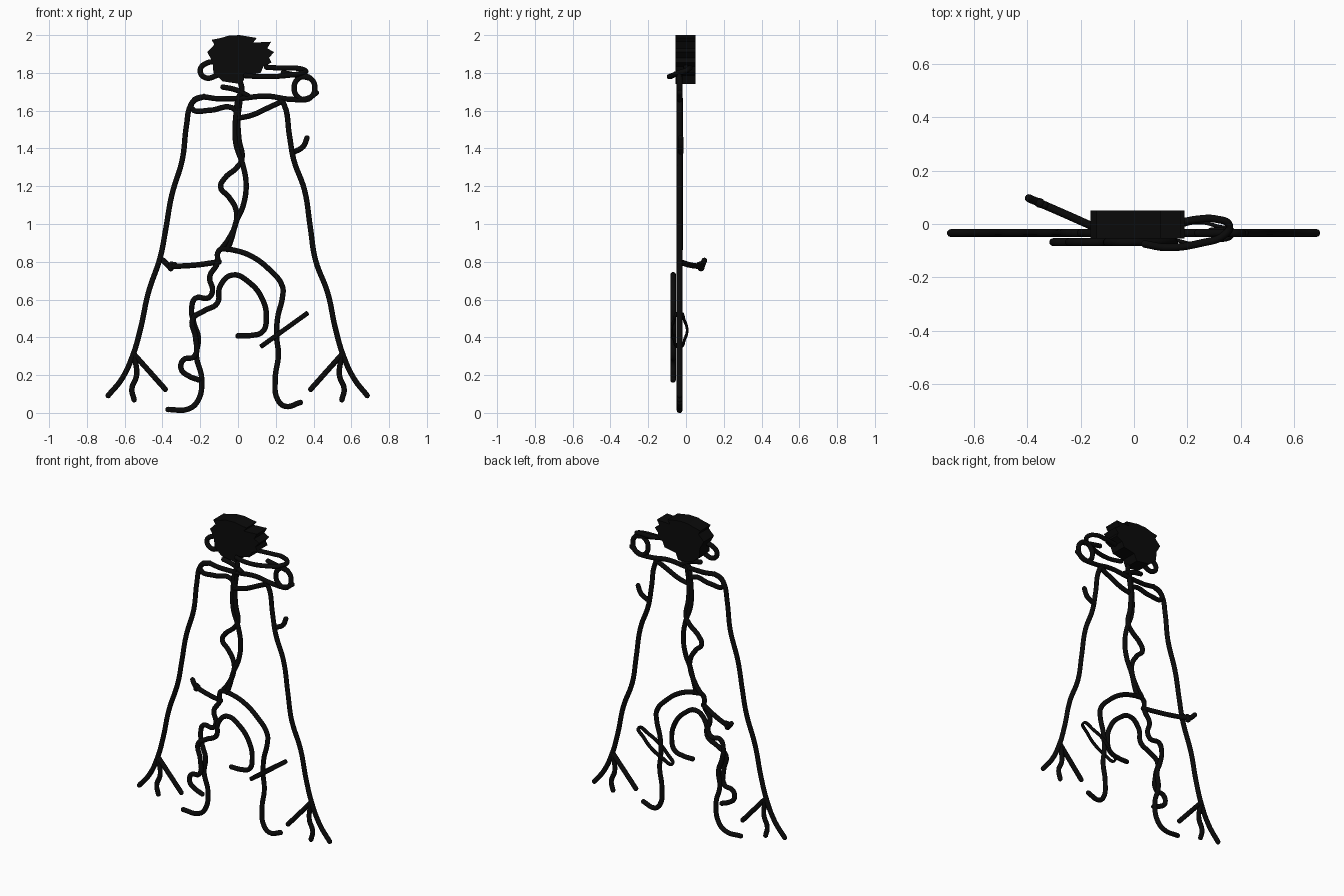
import bpy, bmesh, math
from mathutils import Matrix, Vector

ink = bpy.data.materials.new("black ink")
ink.diffuse_color = (0.003, 0.003, 0.003, 1)
R = 0.015       # brush stroke radius
Y = -0.034      # main drawing plane
YF = -0.068     # plane of the nearer strokes


def add_mesh(name, bm, smooth=True):
    me = bpy.data.meshes.new(name)
    bm.to_mesh(me)
    bm.free()
    me.materials.append(ink)
    for p in me.polygons:
        p.use_smooth = smooth
        p.material_index = 0
    ob = bpy.data.objects.new(name, me)
    bpy.context.collection.objects.link(ob)
    return ob


def stroke(name, pts, y=Y, r=R, closed=False):
    """Round brush stroke through (x, z) or (x, y, z) points, with round ends."""
    pts = [Vector(p) if len(p) == 3 else Vector((p[0], y, p[1])) for p in pts]
    cu = bpy.data.curves.new(name, 'CURVE')
    cu.dimensions = '3D'
    cu.bevel_depth = r
    cu.bevel_resolution = 3
    cu.resolution_u = 6
    sp = cu.splines.new('BEZIER')
    sp.bezier_points.add(len(pts) - 1)
    for b, p in zip(sp.bezier_points, pts):
        b.co = p
        b.handle_left_type = b.handle_right_type = 'AUTO'
    sp.use_cyclic_u = closed
    tmp = bpy.data.objects.new("tmp", cu)
    bpy.context.collection.objects.link(tmp)
    dg = bpy.context.evaluated_depsgraph_get()
    me = bpy.data.meshes.new_from_object(tmp.evaluated_get(dg))
    bm = bmesh.new()
    bm.from_mesh(me)
    bpy.data.objects.remove(tmp)
    bpy.data.meshes.remove(me)
    if not closed:
        for p in (pts[0], pts[-1]):
            bmesh.ops.create_uvsphere(bm, u_segments=10, v_segments=6, radius=r,
                                      matrix=Matrix.Translation(p))
    return add_mesh(name, bm)


# head: jagged outline extruded front to back
outline = [(-.163, 1.91), (-.125, 1.95), (-.14, 1.975), (-.09, 1.985), (-.05, 1.997),
           (.01, 2.0), (.10, 1.985), (.08, 1.96), (.175, 1.965), (.155, 1.93),
           (.19, 1.91), (.165, 1.88), (.178, 1.855), (.135, 1.835), (.12, 1.80),
           (.04, 1.785), (.02, 1.74), (-.08, 1.755), (-.13, 1.80), (-.135, 1.86)]
bm = bmesh.new()
face = bm.faces.new([bm.verts.new((x, -.055, z)) for x, z in outline])
res = bmesh.ops.extrude_face_region(bm, geom=[face])
bmesh.ops.translate(bm, vec=(0, .105, 0),
                    verts=[v for v in res['geom'] if isinstance(v, bmesh.types.BMVert)])
bmesh.ops.recalc_face_normals(bm, faces=bm.faces)
add_mesh("head", bm, smooth=False)

# ear, visor loop, mouth and neck
stroke("ear", [(-.10, 1.86), (-.17, 1.85), (-.20, 1.815), (-.175, 1.775), (-.10, 1.79)])
stroke("visor_loop", [(.04, -.075, 1.785), (.12, -.088, 1.78), (.25, -.072, 1.785),
                      (.34, -.04, 1.80), (.358, -.005, 1.81), (.31, .018, 1.825),
                      (.24, .018, 1.825), (.15, 0, 1.83)], r=.014)
stroke("mouth", [(-.08, 1.725), (-.01, 1.71), (.05, 1.68)])
stroke("neck", [(.01, 1.76), (.02, 1.71), (.0, 1.66), (-.01, 1.56)])

# roll on the shoulder
stroke("shoulder_roll", [(.352 + .055 * math.cos(a), 1.72 + .062 * math.sin(a))
                         for a in [i * math.pi / 4 for i in range(8)]], closed=True)
stroke("roll_top", [(.24, 1.80), (.31, 1.787), (.37, 1.775)])

# shoulders
stroke("shoulder_line", [(-.245, 1.64), (-.22, 1.665), (-.1, 1.663), (.01, 1.665),
                         (.15, 1.677), (.28, 1.66), (.37, 1.665), (.415, 1.695)])
stroke("left_shoulder_lower", [(-.18, 1.675), (-.24, 1.645), (-.245, 1.612), (-.15, 1.602),
                               (-.03, 1.615), (.005, 1.57)])
stroke("right_shoulder_lower", [(.0, 1.56), (.07, 1.575), (.17, 1.62), (.235, 1.65)])

# long outer arms
stroke("left_arm", [(-.22, 1.665), (-.25, 1.63), (-.273, 1.52), (-.295, 1.34), (-.35, 1.155),
                    (-.383, .97), (-.41, .83), (-.475, .635), (-.515, .45), (-.555, .31),
                    (-.615, .18), (-.687, .092)])
stroke("right_arm", [(.22, 1.665), (.245, 1.63), (.272, 1.47), (.295, 1.34), (.352, 1.18),
                     (.383, .98), (.41, .81), (.475, .635), (.515, .45), (.555, .31),
                     (.615, .18), (.684, .092)])
for side, s in (("left", -1), ("right", 1)):
    stroke(side + "_inner_finger", [(s * .55, .31), (s * .385, .125)])
    stroke(side + "_middle_finger", [(s * .548, .30), (s * .537, .20), (s * .562, .125),
                                     (s * .55, .07)])
stroke("arm_twig", [(.29, 1.378), (.345, 1.41), (.365, 1.455)], y=-.028)

# twisted spine
stroke("spine", [(.0, 1.66), (-.015, 1.52), (-.01, 1.42), (.025, 1.315), (.043, 1.21),
                 (.028, 1.10), (-.01, 1.01), (-.035, .92), (-.055, .865)])
stroke("spine_wave", [(.012, 1.66), (.0, 1.56), (.005, 1.45), (.02, 1.34), (-.01, 1.295),
                      (-.068, 1.245), (-.092, 1.195), (-.05, 1.145), (-.012, 1.08),
                      (-.01, 1.01), (-.05, .92), (-.087, .87)], y=-.03)

# legs
stroke("right_leg", [(-.087, .87), (-.03, .863), (.06, .835), (.165, .76), (.235, .67),
                     (.235, .61), (.21, .505), (.205, .40), (.214, .31), (.197, .18),
                     (.21, .07), (.25, .035), (.33, .055)])
stroke("left_leg", [(-.05, .87), (-.10, .86), (-.11, .79), (-.15, .72), (-.135, .645),
                    (-.155, .61), (-.225, .607), (-.245, .56), (-.235, .48), (-.21, .40),
                    (-.22, .30), (-.192, .18), (-.215, .06), (-.265, .02), (-.37, .018)])
stroke("front_limb", [(0, .408), (.07, .41), (.13, .43), (.15, .50), (.13, .60), (.06, .69),
                      (-.03, .73), (-.095, .67), (-.11, .58), (-.18, .54), (-.24, .495),
                      (-.225, .40), (-.23, .30), (-.29, .28), (-.30, .23), (-.26, .195),
                      (-.21, .175)], y=YF)

# short arm reaching back with a hand
stroke("back_arm", [(-.10, -.034, .80), (-.22, .02, .783), (-.35, .077, .775)])
stroke("back_hand", [(-.335, .07, .785), (-.36, .082, .775), (-.38, .09, .79),
                     (-.395, .097, .807)], r=.015)
stroke("back_thumb", [(-.352, .078, .785), (-.356, .08, .767)], r=.018)

# leaf-shaped loop on the right thigh: a flat ring edge-on to the front
a = math.atan2(.18, .25)
leaf = stroke("thigh_loop", [(-.15, 0, 0), (-.08, .03, 0), (0, .042, 0), (.08, .028, 0),
                             (.15, 0, 0), (.08, -.028, 0), (0, -.04, 0), (-.08, -.03, 0)],
              r=.007, closed=True)
leaf.scale = (1, 1, 1.9)
leaf.rotation_euler = (0, -a, 0)
leaf.location = (.245, -.036, .44)
